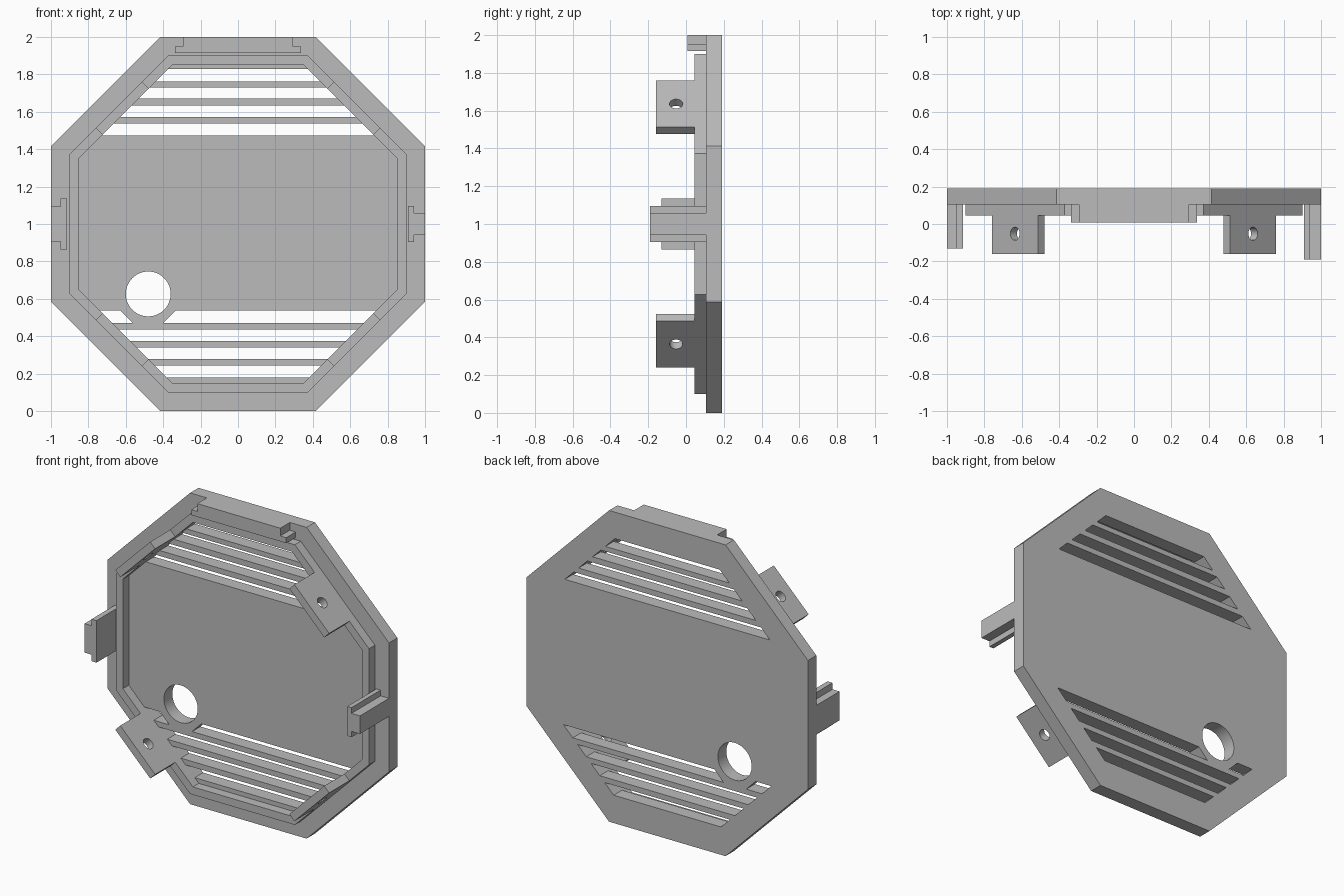
import bpy, bmesh, math
from mathutils import Matrix, Vector

cube = bpy.data.objects.get("Cube")
if cube:
    bpy.data.objects.remove(cube)

# Single grey plastic
grey = bpy.data.materials.new("grey plastic")
grey.use_nodes = True
colour = (0.5, 0.5, 0.5, 1)
grey.diffuse_color = colour
grey.node_tree.nodes["Principled BSDF"].inputs["Base Color"].default_value = colour

PLATE_FRONT, PLATE_BACK, RING_FRONT = 0.105, 0.19, 0.045
FACING = Matrix.Rotation(math.pi / 2, 4, 'X')   # profile drawn in x, z


def extrude(name, loops, depth, matrix):
    """Fill closed loops (inner loops become holes) and extrude along local z."""
    curve = bpy.data.curves.new(name, 'CURVE')
    curve.dimensions, curve.fill_mode, curve.extrude = '2D', 'BOTH', depth / 2
    for loop in loops:
        spline = curve.splines.new('POLY')
        spline.points.add(len(loop) - 1)
        for point, (x, y) in zip(spline.points, loop):
            point.co = (x, y, 0, 1)
        spline.use_cyclic_u = True
    temp = bpy.data.objects.new(name + " profile", curve)
    bpy.context.collection.objects.link(temp)
    bpy.context.view_layer.update()
    graph = bpy.context.evaluated_depsgraph_get()
    mesh = bpy.data.meshes.new_from_object(temp.evaluated_get(graph))
    bpy.data.objects.remove(temp)
    bpy.data.curves.remove(curve)

    bm = bmesh.new()
    bm.from_mesh(mesh)
    bmesh.ops.remove_doubles(bm, verts=bm.verts, dist=1e-4)
    bm.transform(matrix)
    bmesh.ops.recalc_face_normals(bm, faces=bm.faces)
    for face in bm.faces:
        face.smooth, face.material_index = True, 0
    for edge in bm.edges:
        edge.smooth = edge.calc_face_angle(math.pi) < math.radians(30)
    bm.to_mesh(mesh)
    bm.free()
    mesh.name = name
    mesh.materials.clear()
    mesh.materials.append(grey)
    ob = bpy.data.objects.new(name, mesh)
    bpy.context.collection.objects.link(ob)
    return ob


def slab(name, loops, front, back):
    place = Matrix.Translation((0, (front + back) / 2, 0)) @ FACING
    return extrude(name, loops, back - front, place)


def circle(cx, cy, r, n=48):
    return [(cx + r * math.cos(math.tau * i / n), cy + r * math.sin(math.tau * i / n))
            for i in range(n)]


def octagon(apothem):
    r = apothem / math.cos(math.pi / 8)
    return [(r * math.cos(a), 1 + r * math.sin(a))
            for a in (math.pi / 8 + i * math.pi / 4 for i in range(8))]


def slot_end(z):
    """Half width of a vent where it meets the inner wall of the rim."""
    return 0.85 * math.sqrt(2) - abs(z - 1)


def vent(low, high):
    a, b = slot_end(low), slot_end(high)
    return [(-a, low), (a, low), (b, high), (-b, high)]


# Back plate with vents and a cable hole
vents = [vent(low, high) for low, high in (
    (1.473, 1.537), (1.572, 1.634), (1.671, 1.73), (1.762, 1.83),
    (0.374, 0.436), (0.278, 0.34), (0.179, 0.243))]
low, high = 0.47, 0.537
a, b = slot_end(low), slot_end(high)
# The vent under the cable hole is split by a tapered web
vents.append([(-a, low), (-0.562, low), (-0.628, high), (-b, high)])
vents.append([(-0.40, low), (a, low), (b, high), (-0.334, high)])
slab("back_plate", [octagon(1.0), circle(-0.48, 0.626, 0.12)] + vents,
     PLATE_FRONT, PLATE_BACK)

# Raised rim
slab("rim", [octagon(0.9), octagon(0.85)], RING_FRONT, PLATE_FRONT)

# Screw tabs standing on the four diagonal sides of the rim
tab_front, half = -0.16, 0.175
tab_profile = [(-half, tab_front), (half, tab_front),
               (half, RING_FRONT), (-half, RING_FRONT)]
for side, sx in (("left", 1), ("right", -1)):
    for level, sz in (("upper", 1), ("lower", -1)):
        out = Vector((sx, 0, sz)).normalized()
        along = Vector((0, 1, 0)).cross(out)
        axes = Matrix((along, (0, 1, 0), out)).transposed().to_4x4()
        place = Matrix.Translation(Vector((0, 0, 1)) + out * 0.875) @ axes
        extrude(f"{level}_{side}_screw_tab",
                [tab_profile, circle(0, -0.052, 0.035, 32)], 0.05, place)


def clip_profile(outer, step, inner, stem, flange):
    """T section: narrow stem at the outer edge, wide flange inside."""
    return [(outer, -stem), (step, -stem), (step, -flange), (inner, -flange),
            (inner, flange), (step, flange), (step, stem), (outer, stem)]


# T-shaped clips on the left, right and top edges
left = clip_profile(1.0, 0.94, 0.91, 0.058, 0.095)
right = clip_profile(-1.0, -0.95, -0.915, 0.093, 0.135)
top = clip_profile(1.0, 0.95, 0.915, 0.295, 0.337)
slab("left_clip", [[(x, 1 + t) for x, t in left]], -0.19, PLATE_FRONT)
slab("right_clip", [[(x, 1 + t) for x, t in right]], -0.13, PLATE_FRONT)
slab("top_clip", [[(t, 1 + h) for h, t in top]], 0.008, PLATE_FRONT)
